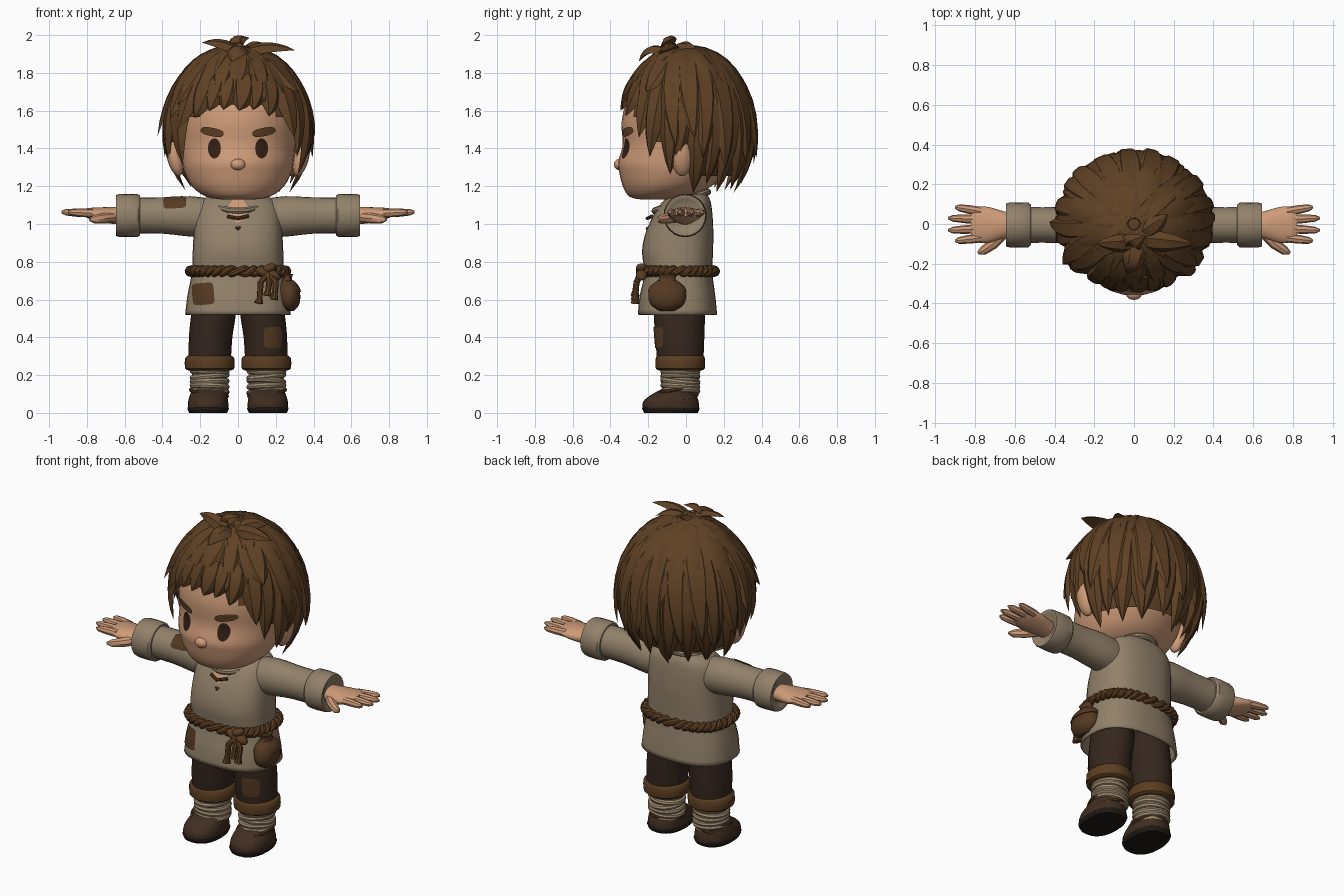
import bpy, bmesh, random
from math import sin, cos, pi, copysign, atan2, acos
from mathutils import Vector, Matrix
from mathutils.bvhtree import BVHTree

random.seed(4)
if "Cube" in bpy.data.objects:
    bpy.data.objects.remove(bpy.data.objects["Cube"])
made = []


def material(name, *rgb):
    m = bpy.data.materials.new(name)
    m.use_nodes = True
    m.diffuse_color = (*rgb, 1)
    m.node_tree.nodes["Principled BSDF"].inputs["Base Color"].default_value = (*rgb, 1)
    return m


skin = material("skin", .62, .33, .19)
cloth = material("tunic_cloth", .29, .22, .145)
hair_brown = material("hair_brown", .115, .053, .018)
trouser_brown = material("trouser_brown", .036, .02, .013)
leather = material("shoe_leather", .05, .026, .015)
linen = material("wrap_linen", .36, .27, .17)
rope_brown = material("rope_brown", .105, .047, .015)
patch_brown = material("patch_brown", .09, .042, .016)
eye_brown = material("eye_brown", .033, .014, .008)
sole_black = material("sole_black", .013, .01, .007)


def add(name, bm, mat):
    bmesh.ops.remove_doubles(bm, verts=bm.verts, dist=.0002)
    bmesh.ops.recalc_face_normals(bm, faces=bm.faces)
    mesh = bpy.data.meshes.new(name)
    bm.to_mesh(mesh)
    bm.free()
    mesh.materials.append(mat)
    ob = bpy.data.objects.new(name, mesh)
    bpy.context.collection.objects.link(ob)
    made.append(ob)
    return ob


def oval(a, e=2.0):
    f = lambda c: copysign(abs(c) ** (2 / e), c)
    return f(cos(a)), f(sin(a))


def bridge(bm, rows, caps):
    n = len(rows[0])
    for lo, hi in zip(rows, rows[1:]):
        for i in range(n):
            bm.faces.new((lo[i], lo[(i + 1) % n], hi[(i + 1) % n], hi[i]))
    for cap, row in zip(caps, (rows[0], rows[-1])):
        if cap:
            bm.faces.new(row)


def smooth_rings(rings, steps):
    out = []
    for i in range(len(rings) - 1):
        a, b, c, d = (rings[max(0, min(len(rings) - 1, i + k))] for k in (-1, 0, 1, 2))
        for s in range(steps):
            t = s / steps
            out.append([q + .5 * t * (r - p + t * (2*p - 5*q + 4*r - w + t * (3*(q - r) + w - p)))
                        for p, q, r, w in zip(a, b, c, d)])
    return out + [rings[-1]]


def loft(name, rings, mat, axis="z", side=1, e=2.0, n=24, steps=3, caps=(True, True)):
    """Rings are (position along axis, centre, centre, radius, radius)."""
    bm, rows = bmesh.new(), []
    for t, cu, cv, ru, rv in smooth_rings(rings, steps):
        row = []
        for i in range(n):
            u, v = oval(2 * pi * i / n, e)
            u, v = cu + u * ru, cv + v * rv
            row.append(bm.verts.new((side * u, v, t) if axis == "z" else (side * t, u, v)))
        rows.append(row)
    bridge(bm, rows, caps)
    return add(name, bm, mat)


def tube(name, pts, r, mat, taper=None, cyclic=False):
    cu = bpy.data.curves.new(name, "CURVE")
    cu.dimensions, cu.bevel_depth, cu.bevel_resolution, cu.use_fill_caps = "3D", r, 2, True
    sp = cu.splines.new("POLY")
    sp.points.add(len(pts) - 1)
    for i, p in enumerate(pts):
        sp.points[i].co = (*p, 1)
        sp.points[i].radius = taper[i] if taper else 1
    sp.use_cyclic_u = cyclic
    tmp = bpy.data.objects.new("path", cu)
    bpy.context.collection.objects.link(tmp)
    bm = bmesh.new()
    bm.from_mesh(bpy.data.meshes.new_from_object(
        tmp.evaluated_get(bpy.context.evaluated_depsgraph_get())))
    bpy.data.objects.remove(tmp)
    return add(name, bm, mat)


def ball(name, centre, scale, mat, turn=0):
    bm = bmesh.new()
    bmesh.ops.create_uvsphere(bm, u_segments=16, v_segments=10, radius=1, matrix=Matrix.Translation(
        centre) @ Matrix.Rotation(turn, 4, "Y") @ Matrix.Diagonal((*scale, 1)))
    return add(name, bm, mat)


def plate(name, target, centre, hw, hh, mat, e=2.0, turn=0, look=(0, 1, 0), lift=.006):
    """Thin oval or square sheet moulded onto the target."""
    tree = BVHTree.FromPolygons([v.co for v in target.data.vertices],
                                [p.vertices[:] for p in target.data.polygons])
    d = Vector(look).normalized()
    u = d.cross(Vector((0, 0, 1))).normalized()
    v = u.cross(d)
    bm, rows = bmesh.new(), []
    for k in (1, .75, .5, .25, .001):
        row = []
        for i in range(24):
            a, b = oval(2 * pi * i / 24, e)
            a, b = a * hw * k, b * hh * k
            a, b = a * cos(turn) - b * sin(turn), a * sin(turn) + b * cos(turn)
            start = Vector(centre) + u * a + v * b - d * .6
            hit = tree.ray_cast(start, d)[0]
            row.append(bm.verts.new((hit if hit else start + d * .6) - d * lift))
        rows.append(row)
    bridge(bm, rows, (False, True))
    return add(name, bm, mat)


# Head and face
head = loft("head", [(1.13, 0, -.15, .09, .09), (1.145, 0, -.14, .17, .16), (1.2, 0, -.1, .245, .235),
                     (1.28, 0, -.07, .285, .285), (1.33, 0, -.06, .295, .3), (1.42, 0, -.04, .305, .295),
                     (1.55, 0, -.02, .32, .32), (1.7, 0, 0, .3, .29), (1.85, 0, 0, .14, .14)], skin, n=32)
ball("nose", (0, -.352, 1.315), (.04, .03, .03), skin)
loft("neck", [(1.0, 0, 0, .09, .08), (1.22, 0, 0, .1, .09)], skin)
for side, tag in ((1, "left"), (-1, "right")):
    plate(tag + "_eye", head, (side * .125, -.3, 1.4), .034, .053, eye_brown)
    plate(tag + "_eyebrow", head, (side * .137, -.3, 1.487), .062, .022, hair_brown, 2.6, side * .2, lift=.009)
    ball(tag + "_ear", (side * .335, -.02, 1.35), (.04, .055, .1), skin, side * .25)

# Hair: a cap covered with overlapping pointed locks
C, R = Vector((0, 0, 1.5)), Vector((.365, .34, .42))


def hair_limit(az):
    d = abs((az + pi / 2 + pi) % (2 * pi) - pi)
    for edge, p in ((.6, 1.42), (1.0, 1.62), (1.3, 1.92), (1.75, 2.08)):
        if d < edge:
            return p, d
    return 2.32, d


def leaf(bm, pts, normals, w, thick):
    rows, last = [], len(pts) - 1
    for i, (c, n) in enumerate(zip(pts, normals)):
        s = (pts[min(i + 1, last)] - pts[max(i - 1, 0)]).cross(n).normalized()
        k = max(.01, sin(pi * (.25 + .75 * i / last)) ** .8)
        h, t = w * k, thick * k
        rows.append([bm.verts.new(c + s * h * a + n * b) for a, b in (
            (-1, -.25 * h), (-.45, t), (.45, t), (1, -.25 * h), (0, -t * .6))])
    bridge(bm, rows, (True, True))


def lock(bm, az, p0, p1, w, lift, bend):
    pts, normals = [], []
    for i in range(9):
        t = i / 8
        p, a = p0 + (p1 - p0) * t, az + bend * t * t
        d = Vector((sin(p) * cos(a), sin(p) * sin(a), cos(p)))
        pts.append(C + d * R * (1.02 + lift * t ** 3))
        normals.append(Vector([x / r for x, r in zip(d, R)]).normalized())
    leaf(bm, pts, normals, w, .024)


cap = bmesh.new()
bmesh.ops.create_uvsphere(cap, u_segments=32, v_segments=20, radius=1)
bmesh.ops.delete(cap, geom=[f for f in cap.faces if acos(max(-1, min(1, f.calc_center_median().z))) >
                 hair_limit(atan2(f.calc_center_median().y, f.calc_center_median().x))[0] - .2], context="FACES")
bmesh.ops.transform(cap, matrix=Matrix.Translation(C) @ Matrix.Diagonal((*R, 1)), verts=cap.verts)
add("hair_cap", cap, hair_brown)

locks = bmesh.new()
for count, start, short, w, flare in ((26, .85, 0, .075, .07), (20, .45, .38, .09, .13), (13, .08, .85, .115, .07)):
    for i in range(count):
        az = 2 * pi * (i + random.uniform(-.2, .2)) / count + short
        limit, d = hair_limit(az)
        end = limit - short * (1 if d > .8 else .6) + random.uniform(-.1, .08)
        lock(locks, az, start, end, w * random.uniform(.85, 1.15),
             flare * (.4 if d < .8 else 1) * random.uniform(.6, 1.2), random.uniform(-.15, .15))
add("hair_locks", locks, hair_brown)

tuft = bmesh.new()
for base, mid, tip, w in (((.03, -.1, 1.9), (-.08, -.1, 1.97), (-.19, -.1, 1.96), .05),
                          ((.0, -.09, 1.89), (-.05, -.12, 1.99), (.06, -.06, 1.985), .06),
                          ((.02, -.08, 1.9), (.15, -.1, 1.96), (.3, -.1, 1.92), .055),
                          ((.03, -.06, 1.9), (.1, -.02, 1.97), (.17, .05, 1.93), .05),
                          ((.02, -.08, 1.9), (.0, -.2, 1.96), (-.03, -.25, 1.86), .06)):
    b, m, e = map(Vector, (base, mid, tip))
    path = [b * (1 - t) ** 2 + m * 2 * t * (1 - t) + e * t * t for t in [i / 7 for i in range(8)]]
    leaf(tuft, path, [Vector((0, -.35, 1)).normalized()] * 8, w, .022)
add("hair_tuft", tuft, hair_brown)

# Tunic with collar, neck opening and lacing
tunic = loft("tunic", [(.52, 0, -.045, .28, .21), (.62, 0, -.045, .268, .2), (.74, 0, -.04, .245, .18),
                       (.85, 0, -.045, .24, .188), (.95, 0, -.035, .235, .18), (1.05, 0, -.015, .228, .155),
                       (1.12, 0, .005, .2, .125), (1.16, 0, .02, .13, .09)], cloth, e=2.5, n=32, caps=(False, False))
shell = tunic.modifiers.new("thickness", "SOLIDIFY")
shell.thickness = .012
plate("neck_opening", tunic, (0, 0, 1.08), .055, .075, skin, 1.3)
ring = [2 * pi * i / 32 for i in range(32)]
tube("collar", [(.13 * cos(a), -.025 + .14 * sin(a), 1.12 + .05 * sin(a)) for a in ring], .018, cloth, cyclic=True)
for z, half in ((1.03, .055), (.975, .035)):
    tube("neck_lace", [(-half, -.18, z + .01), (0, -.205, z), (half, -.18, z + .012)], .009, rope_brown)
plate("tunic_patch", tunic, (-.185, -.1, .63), .058, .058, patch_brown, 6, .08)

# Twisted rope belt, knot and hanging ends
for phase in (0, pi):
    strand = []
    for i in range(144):
        a = 2 * pi * i / 144
        x, y = oval(a, 2.5)
        out = .017 * cos(18 * a + phase)
        strand.append((x * (.248 + out), -.042 + y * (.188 + out), .75 + .014 * sin(18 * a + phase)))
    tube("rope_belt", strand, .018, rope_brown, cyclic=True)
for x, z, turn in ((.13, .745, .5), (.165, .765, -.4), (.19, .73, .6)):
    ball("belt_knot", (x, -.235, z), (.04, .03, .024), rope_brown, turn)
for x, end in ((.12, .58), (.165, .62), (.2, .6)):
    tube("belt_end", [(.16, -.24, .74), (x, -.262, .69), (x - .005, -.268, end + .03), (x - .01, -.27, end)],
         .017, rope_brown, (1, 1, .9, 1.4))

# Pouch
loft("pouch", [(.54, .27, -.1, .025, .04), (.57, .27, -.1, .052, .085), (.62, .27, -.1, .06, .1),
               (.67, .268, -.1, .048, .085), (.705, .262, -.1, .024, .045), (.735, .262, -.1, .03, .05)], patch_brown)
loft("pouch_flap", [(.64, .27, -.1, .064, .102), (.67, .268, -.1, .055, .09), (.7, .264, -.1, .032, .052)], patch_brown)

# Arms, hands, legs and shoes on both sides
for side, tag in ((1, "left_"), (-1, "right_")):
    sleeve = loft(tag + "sleeve", [(.12, -.005, 1.03, .095, .1), (.25, -.005, 1.04, .1, .107),
                                   (.4, -.005, 1.045, .09, .096), (.56, -.005, 1.045, .09, .095)], cloth, "x", side)
    loft(tag + "sleeve_cuff", [(.52, -.005, 1.045, .09, .095), (.53, -.005, 1.045, .112, .113),
                               (.63, -.005, 1.045, .112, .113), (.645, -.005, 1.045, .1, .1),
                               (.63, -.005, 1.045, .07, .07)], cloth, "x", side, steps=2)
    loft(tag + "palm", [(.6, -.005, 1.04, .055, .045), (.66, -.005, 1.045, .07, .045),
                        (.73, -.005, 1.05, .09, .038), (.79, -.002, 1.057, .09, .028),
                        (.82, 0, 1.06, .07, .018)], skin, "x", side)
    for y0, y1, tip in ((-.07, -.085, .9), (-.024, -.032, .935), (.022, .03, .935), (.063, .085, .9)):
        tube(tag + "finger", [(side * (.77 + (tip - .77) * t), y0 + (y1 - y0) * t, 1.057 + .006 * t)
                              for t in (0, .5, .85, 1)], .023, skin, (1, .95, .75, .3))
    tube(tag + "thumb", [(side * .66, -.05, 1.035), (side * .71, -.1, 1.03), (side * .76, -.135, 1.025),
                         (side * .785, -.147, 1.023)], .028, skin, (1, 1, .8, .3))
    leg = loft(tag + "trouser_leg", [(.27, .15, -.03, .112, .122), (.4, .145, -.033, .115, .13),
                                     (.52, .13, -.035, .118, .135), (.62, .122, -.035, .11, .13)],
               trouser_brown, side=side)
    loft(tag + "trouser_cuff", [(.225, .15, -.03, .11, .11), (.235, .15, -.03, .13, .13),
                                (.29, .15, -.03, .13, .13), (.305, .15, -.03, .11, .12)], rope_brown, side=side, steps=2)
    loft(tag + "shin", [(.08, .15, -.03, .088, .088), (.25, .15, -.03, .095, .095)], linen, side=side)
    for i in range(5):
        tilt = random.uniform(-.012, .012)
        tube(tag + "leg_wrap", [(side * (.15 + .09 * cos(a)), -.03 + .09 * sin(a),
                                 .115 + .026 * i + tilt * cos(a + i)) for a in ring], .016, linen, cyclic=True)
    loft(tag + "sole", [(0, .158, -.08, .1, .142), (.022, .158, -.08, .11, .152), (.03, .158, -.08, .106, .148)],
         sole_black, side=side, e=2.4)
    loft(tag + "shoe", [(.024, .158, -.08, .108, .15), (.06, .158, -.08, .106, .147), (.095, .156, -.065, .098, .12),
                        (.125, .152, -.04, .088, .09)], leather, side=side, e=2.3)
    for z, tilt in ((.105, .018), (.085, -.02)):
        tube(tag + "shoe_tie", [(side * (.154 + .097 * cos(a)), -.05 + .108 * sin(a), z + .012 * sin(a) + tilt * cos(a))
                                for a in ring], .009, rope_brown, cyclic=True)
    if side > 0:
        plate("knee_patch", leg, (.185, -.1, .4), .048, .056, patch_brown, 5)
    else:
        plate("sleeve_patch", sleeve, (-.335, -.05, 1.1), .06, .045, patch_brown, 6, look=(0, .7, -.7))

# Smooth shading with sharp creases
for ob in made:
    ob.select_set(True)
bpy.context.view_layer.objects.active = made[0]
bpy.ops.object.shade_smooth_by_angle(angle=.7)
